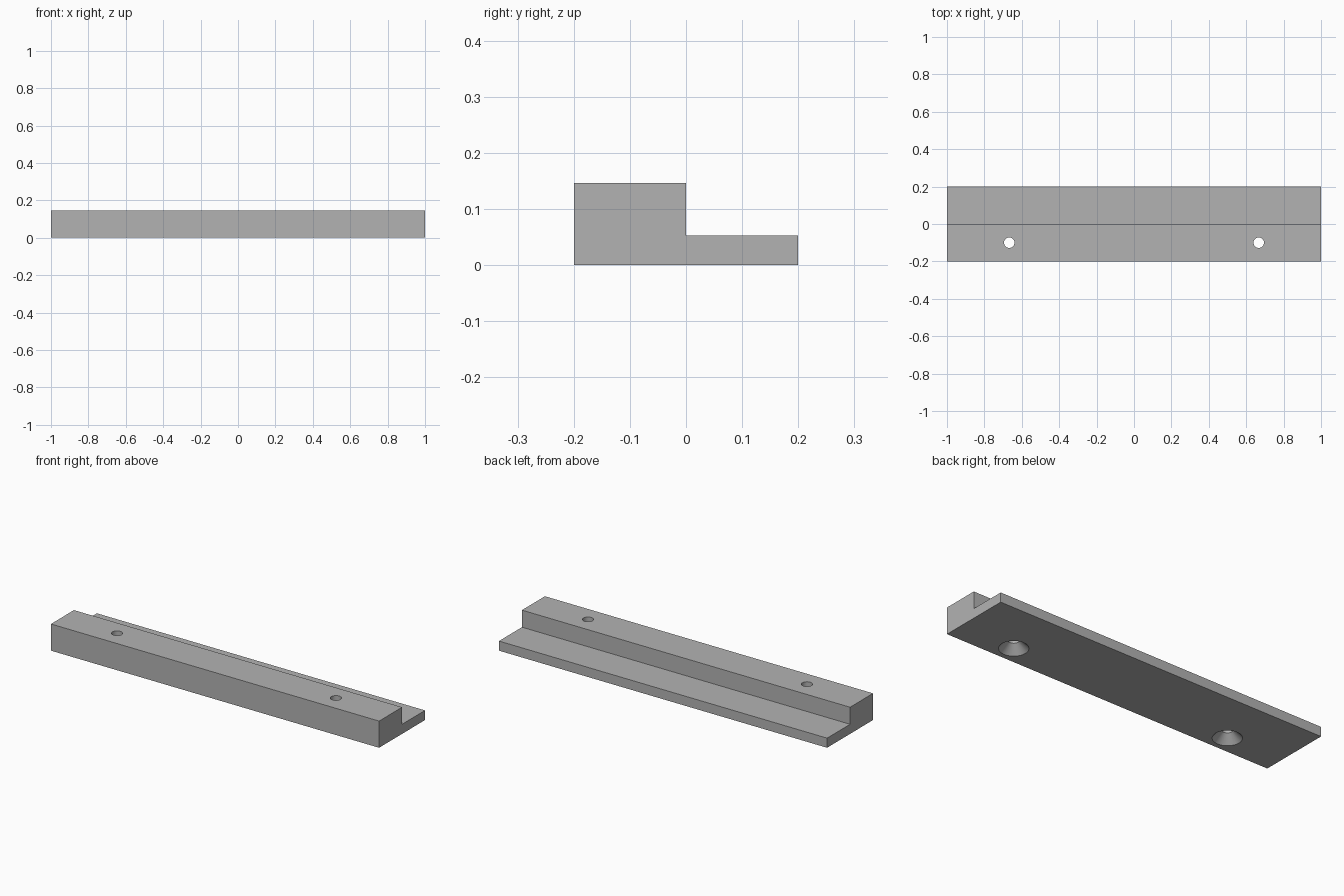
import bpy, bmesh, math

if "Cube" in bpy.data.objects:
    bpy.data.objects.remove(bpy.data.objects["Cube"])

STEP_Z, TOP_Z = 0.053, 0.147
HOLE_X, HOLE_Y = 0.667, -0.1
BORE_R, SINK_R = 0.028, 0.073
SINK_DEPTH = SINK_R - BORE_R      # 45 degree countersink
SIDES = 32

grey = bpy.data.materials.new("grey")
grey.diffuse_color = (0.45, 0.45, 0.45, 1)
grey.use_nodes = True
grey.node_tree.nodes["Principled BSDF"].inputs["Base Color"].default_value = grey.diffuse_color


def make_object(name, bm):
    bmesh.ops.recalc_face_normals(bm, faces=bm.faces)
    mesh = bpy.data.meshes.new(name)
    bm.to_mesh(mesh)
    bm.free()
    mesh.materials.append(grey)
    obj = bpy.data.objects.new(name, mesh)
    bpy.context.collection.objects.link(obj)
    return obj


# Stepped rail: L-shaped section extruded along x
bm = bmesh.new()
section = [(-0.2, 0), (0.2, 0), (0.2, STEP_Z), (0, STEP_Z), (0, TOP_Z), (-0.2, TOP_Z)]
face = bm.faces.new([bm.verts.new((-1, y, z)) for y, z in section])
end = bmesh.ops.extrude_face_region(bm, geom=[face])
bmesh.ops.translate(bm, vec=(2, 0, 0),
                    verts=[v for v in end["geom"] if isinstance(v, bmesh.types.BMVert)])
rail = make_object("stepped_rail", bm)


# Screw hole cutter: straight bore with a countersink opening underneath
def hole_cutter(x):
    bm = bmesh.new()
    profile = [(SINK_R + 0.02, -0.02), (BORE_R, SINK_DEPTH), (BORE_R, TOP_Z + 0.02)]
    rings = []
    for r, z in profile:
        angles = [2 * math.pi * i / SIDES for i in range(SIDES)]
        rings.append([bm.verts.new((x + r * math.cos(a), HOLE_Y + r * math.sin(a), z))
                      for a in angles])
    for low, high in zip(rings, rings[1:]):
        for i in range(SIDES):
            j = (i + 1) % SIDES
            bm.faces.new((low[i], low[j], high[j], high[i]))
    bm.faces.new(rings[0][::-1])
    bm.faces.new(rings[-1])
    cutter = make_object("hole_cutter", bm)
    cutter.hide_render = True
    return cutter


# Cut both holes
bpy.context.view_layer.objects.active = rail
for side in (-1, 1):
    cutter = hole_cutter(side * HOLE_X)
    mod = rail.modifiers.new("screw_hole", "BOOLEAN")
    mod.operation = "DIFFERENCE"
    mod.solver = "EXACT"
    mod.object = cutter
    bpy.ops.object.modifier_apply(modifier=mod.name)
    bpy.data.objects.remove(cutter)

# Smooth the hole walls, keep the rail edges sharp
rail.select_set(True)
bpy.ops.object.shade_smooth_by_angle(angle=math.radians(30))
